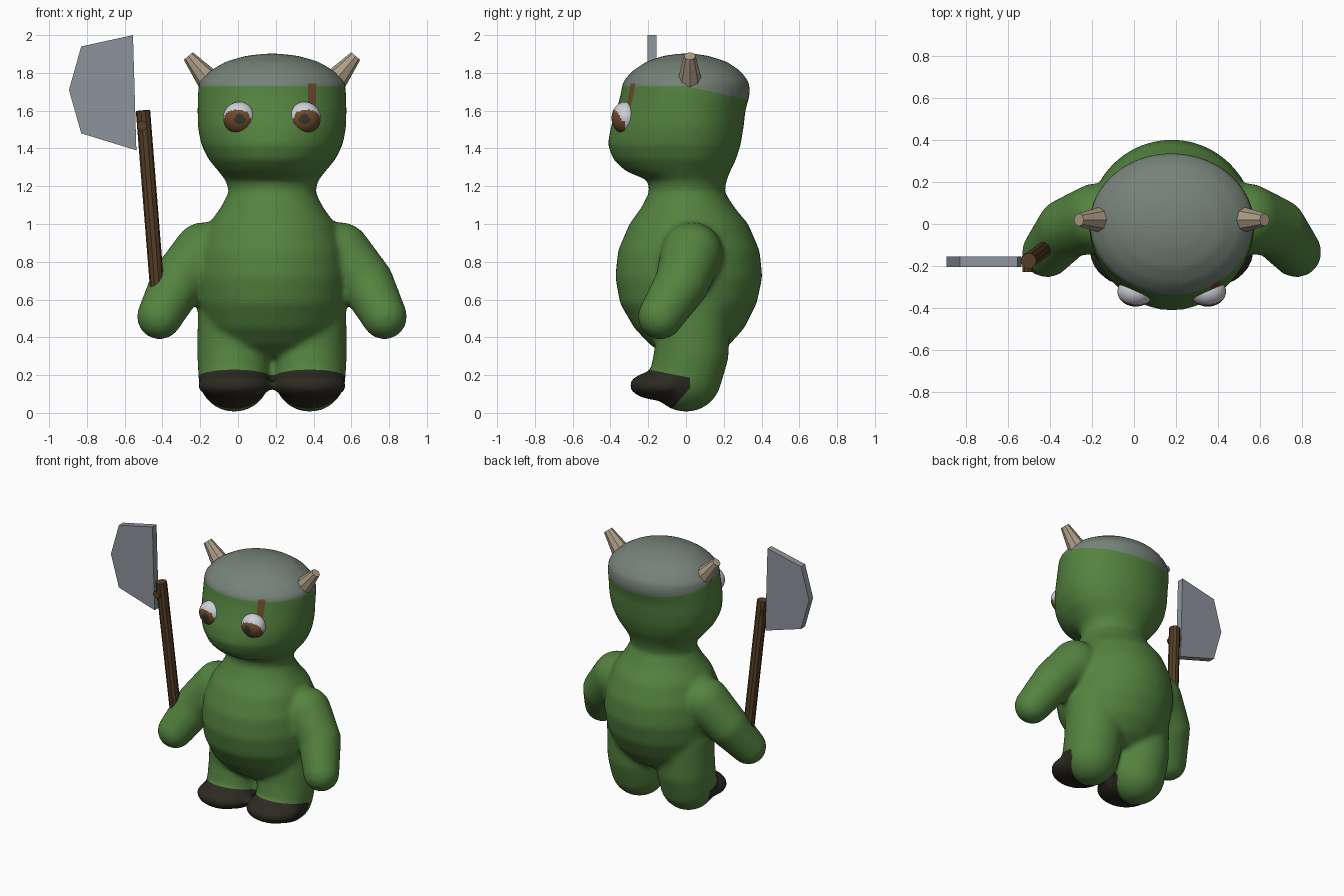
import bpy, bmesh, math
from mathutils import Vector, Matrix

if "Cube" in bpy.data.objects:
    bpy.data.objects.remove(bpy.data.objects["Cube"])

CX = 0.18  # the figure's own middle line


def material(name, rgb):
    m = bpy.data.materials.new(name)
    m.diffuse_color = (*rgb, 1)
    m.use_nodes = True
    m.node_tree.nodes["Principled BSDF"].inputs["Base Color"].default_value = m.diffuse_color
    return m


GREEN = material("green skin", (0.088, 0.225, 0.05))
GREY = material("helmet grey", (0.18, 0.225, 0.19))
SHOE = material("dark shoe", (0.026, 0.023, 0.016))
HORN = material("horn tan", (0.42, 0.34, 0.24))
WOOD = material("wood brown", (0.095, 0.05, 0.02))
STEEL = material("blade steel", (0.27, 0.295, 0.335))
WHITE = material("eye white", (0.62, 0.62, 0.68))
BROWN = material("rust brown", (0.16, 0.07, 0.025))
PUPIL = material("pupil dark", (0.035, 0.04, 0.02))


def finish(name, bm, mats, smooth=False):
    bmesh.ops.recalc_face_normals(bm, faces=bm.faces)
    me = bpy.data.meshes.new(name)
    bm.to_mesh(me)
    bm.free()
    for m in mats:
        me.materials.append(m)
    for p in me.polygons:
        p.use_smooth = smooth
    ob = bpy.data.objects.new(name, me)
    bpy.context.collection.objects.link(ob)
    return ob


def ball(bm, c, r):
    mat = Matrix.Translation(c) @ Matrix.Diagonal((*r, 1))
    bmesh.ops.create_uvsphere(bm, u_segments=24, v_segments=16, radius=1, matrix=mat)


def limb(bm, pts):
    # chain of balls swept between (x, y, z, radius) points
    for a, b in zip(pts, pts[1:]):
        a, b = Vector(a), Vector(b)
        for i in range(9):
            p = a.lerp(b, i / 8)
            ball(bm, p.xyz, (p.w,) * 3)


def rod(name, a, b, r1, r2, sides, mat):
    a, b = Vector(a), Vector(b)
    d = b - a
    m = Matrix.Translation((a + b) / 2) @ d.to_track_quat('Z', 'Y').to_matrix().to_4x4()
    bm = bmesh.new()
    bmesh.ops.create_cone(bm, cap_ends=True, segments=sides, radius1=r1, radius2=r2,
                          depth=d.length, matrix=m)
    return finish(name, bm, [mat])


def cut(bm, co, no, where):
    faces = [f for f in bm.faces if where(f.calc_center_median())]
    geom = set(faces)
    for f in faces:
        geom.update(f.edges)
        geom.update(f.verts)
    bmesh.ops.bisect_plane(bm, geom=list(geom), dist=1e-5, plane_co=co, plane_no=no)


# torso and head: height, half width, front reach, back reach
rows = [(0.30, 0.16, 0.10, 0.14), (0.36, 0.27, 0.19, 0.23), (0.45, 0.34, 0.275, 0.31),
        (0.58, 0.385, 0.35, 0.375), (0.72, 0.40, 0.375, 0.405), (0.86, 0.385, 0.36, 0.39),
        (1.00, 0.335, 0.30, 0.33), (1.09, 0.27, 0.235, 0.255), (1.17, 0.23, 0.195, 0.205),
        (1.23, 0.245, 0.20, 0.215), (1.28, 0.285, 0.32, 0.235), (1.34, 0.335, 0.385, 0.265),
        (1.42, 0.375, 0.415, 0.29), (1.51, 0.393, 0.40, 0.305), (1.60, 0.395, 0.37, 0.315),
        (1.69, 0.393, 0.345, 0.34), (1.75, 0.387, 0.337, 0.335), (1.81, 0.33, 0.285, 0.29),
        (1.86, 0.245, 0.21, 0.215), (1.89, 0.14, 0.12, 0.12), (1.902, 0.04, 0.04, 0.04)]
bm = bmesh.new()
N = 40
rings = []
for z, rx, yf, yb in rows:
    ring = []
    for i in range(N):
        a = math.tau * i / N
        s = math.sin(a)
        ring.append(bm.verts.new((CX + rx * math.cos(a), s * (yb if s > 0 else yf), z)))
    rings.append(ring)
for r, q in zip(rings, rings[1:]):
    for i in range(N):
        j = (i + 1) % N
        bm.faces.new((r[i], r[j], q[j], q[i]))
bm.faces.new(rings[0][::-1])
bm.faces.new(rings[-1])

# arms, legs and feet on both sides
for s in (-1, 1):
    limb(bm, [(CX + s * 0.15, 0.03, 0.80, 0.18), (CX + s * 0.36, 0.03, 0.845, 0.165),
              (CX + s * 0.50, -0.02, 0.69, 0.145), (CX + s * 0.595, -0.135, 0.51, 0.121)])
    limb(bm, [(CX + s * 0.195, 0.04, 0.55, 0.20), (CX + s * 0.2, 0.03, 0.32, 0.198),
              (CX + s * 0.2, 0.0, 0.197, 0.192)])
    ball(bm, (CX + s * 0.2, -0.125, 0.145), (0.195, 0.175, 0.08))

# fuse the parts into one soft skin
raw = finish("body_raw", bm, [])
rm = raw.modifiers.new("fuse", 'REMESH')
rm.mode = 'VOXEL'
rm.voxel_size = 0.017
sm = raw.modifiers.new("soften", 'SMOOTH')
sm.factor = 0.5
sm.iterations = 9
ev = raw.evaluated_get(bpy.context.evaluated_depsgraph_get())
bm = bmesh.new()
bm.from_mesh(ev.to_mesh())
ev.to_mesh_clear()
bpy.data.objects.remove(raw)

# colour borders: helmet rim, shoes, scar
head = lambda c: c.z > 1.6
foot = lambda c: c.z < 0.3
brow = lambda c: c.z > 1.58 and c.y < -0.1 and 0.3 < c.x < 0.5
cut(bm, (0, 0, 1.73), (0, 0, 1), lambda c: head(c) and c.y < 0.04)
cut(bm, (0, 0, 1.73), (0, 0.22, 1), lambda c: head(c) and c.y > -0.04)
cut(bm, (0, 0, 0.19), (0, 0.2, 1), foot)
cut(bm, (0, 0.02, 0), (0, 1, 0), foot)
cut(bm, (0, 0, 0.107), (0, -1.14, 1), foot)
for x in (0.37, 0.412):
    cut(bm, (x, 0, 0), (1, 0, 0), brow)
cut(bm, (0, 0, 1.745), (0, 0, 1), brow)
for f in bm.faces:
    c = f.calc_center_median()
    if brow(c) and 0.37 < c.x < 0.412 and c.z < 1.745:
        f.material_index = 3
    elif c.z > 1.73 - 0.22 * max(0, c.y):
        f.material_index = 1
    elif c.y < 0.02 and 0.107 + 1.14 * c.y < c.z < 0.19 - 0.2 * c.y:
        f.material_index = 2
finish("body", bm, [GREEN, GREY, SHOE, BROWN], True)

# eyes with brown iris and dark pupil, coloured by distance from the pupil
for side, s in (("left", -1), ("right", 1)):
    ex = CX + s * 0.172
    c0 = Vector((ex, -0.322, 1.562))
    bm = bmesh.new()
    m = Matrix.Translation(c0) @ Matrix.Diagonal((0.087, 0.072, 0.085, 1)) @ Matrix.Rotation(math.pi / 2, 4, 'X')
    bmesh.ops.create_uvsphere(bm, u_segments=32, v_segments=24, radius=1, matrix=m)
    for f in bm.faces:
        c = f.calc_center_median()
        if c.y < c0.y:
            if math.hypot(c.x - ex, c.z - 1.558) < 0.028:
                f.material_index = 2
            elif math.hypot(c.x - ex - s * 0.012, c.z - 1.54) < 0.072 and c.z < 1.605:
                f.material_index = 1
    finish(side + "_eye", bm, [WHITE, BROWN, PUPIL], True)

    # horn
    rod(side + "_horn", (CX + s * 0.335, 0.02, 1.76), (CX + s * 0.443, 0.02, 1.889),
        0.064, 0.031, 8, HORN)

# axe handle and peg
rod("axe_handle", (-0.428, -0.12, 0.66), (-0.503, -0.176, 1.6), 0.038, 0.038, 10, WOOD)
rod("axe_peg", (-0.507, -0.228, 1.52), (-0.507, -0.14, 1.52), 0.027, 0.027, 10, WOOD)

# axe blade: flat outline given thickness
bm = bmesh.new()
outline = [(-0.556, 2.0), (-0.83, 1.94), (-0.895, 1.71), (-0.83, 1.48), (-0.538, 1.39)]
face = bm.faces.new([bm.verts.new((x, -0.204, z)) for x, z in outline])
ext = bmesh.ops.extrude_face_region(bm, geom=[face], use_keep_orig=True)
bmesh.ops.translate(bm, vec=(0, 0.048, 0),
                    verts=[g for g in ext["geom"] if isinstance(g, bmesh.types.BMVert)])
finish("axe_blade", bm, [STEEL])
